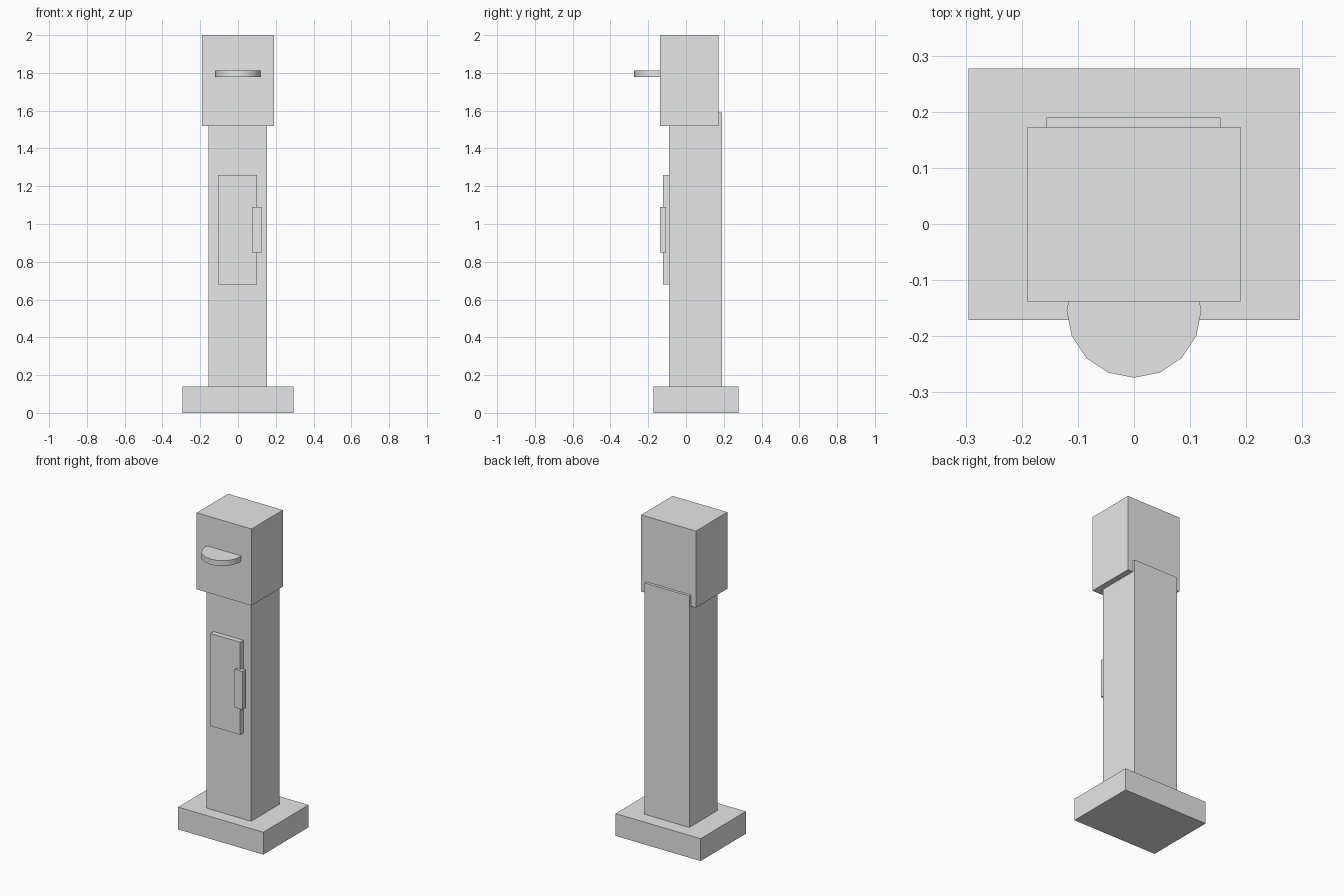
import bpy
import math

cube = bpy.data.objects.get("Cube")
if cube:
    bpy.data.objects.remove(cube, do_unlink=True)

# One plain grey for everything
grey = bpy.data.materials.new("plain_grey")
grey.use_nodes = True
grey.diffuse_color = (0.8, 0.8, 0.8, 1)
grey.node_tree.nodes["Principled BSDF"].inputs["Base Color"].default_value = (0.8, 0.8, 0.8, 1)


def finish(name):
    obj = bpy.context.object
    obj.name = name
    obj.data.materials.clear()
    obj.data.materials.append(grey)
    bpy.ops.object.transform_apply(location=False, rotation=False, scale=True)
    return obj


def box(name, x, y, z):
    """Box spanning the given (min, max) ranges."""
    spans = (x, y, z)
    bpy.ops.mesh.primitive_cube_add(size=1, location=[(a + b) / 2 for a, b in spans])
    bpy.context.object.scale = [b - a for a, b in spans]
    return finish(name)


# Pedestal, post and head block
box("base", (-0.295, 0.295), (-0.171, 0.277), (0, 0.14))
box("column", (-0.156, 0.154), (-0.09, 0.19), (0.14, 1.59))
box("head", (-0.19, 0.19), (-0.138, 0.173), (1.52, 2.0))

# Front door panel with its handle
box("door_panel", (-0.106, 0.101), (-0.122, -0.09), (0.68, 1.26))
box("door_handle", (0.074, 0.127), (-0.138, -0.106), (0.85, 1.09))

# Round ledge sunk into the head front
bpy.ops.mesh.primitive_cylinder_add(vertices=16, radius=0.12, depth=0.034,
                                    location=(0, -0.154, 1.795))
finish("round_ledge")
bpy.ops.object.shade_smooth_by_angle(angle=math.radians(30))
